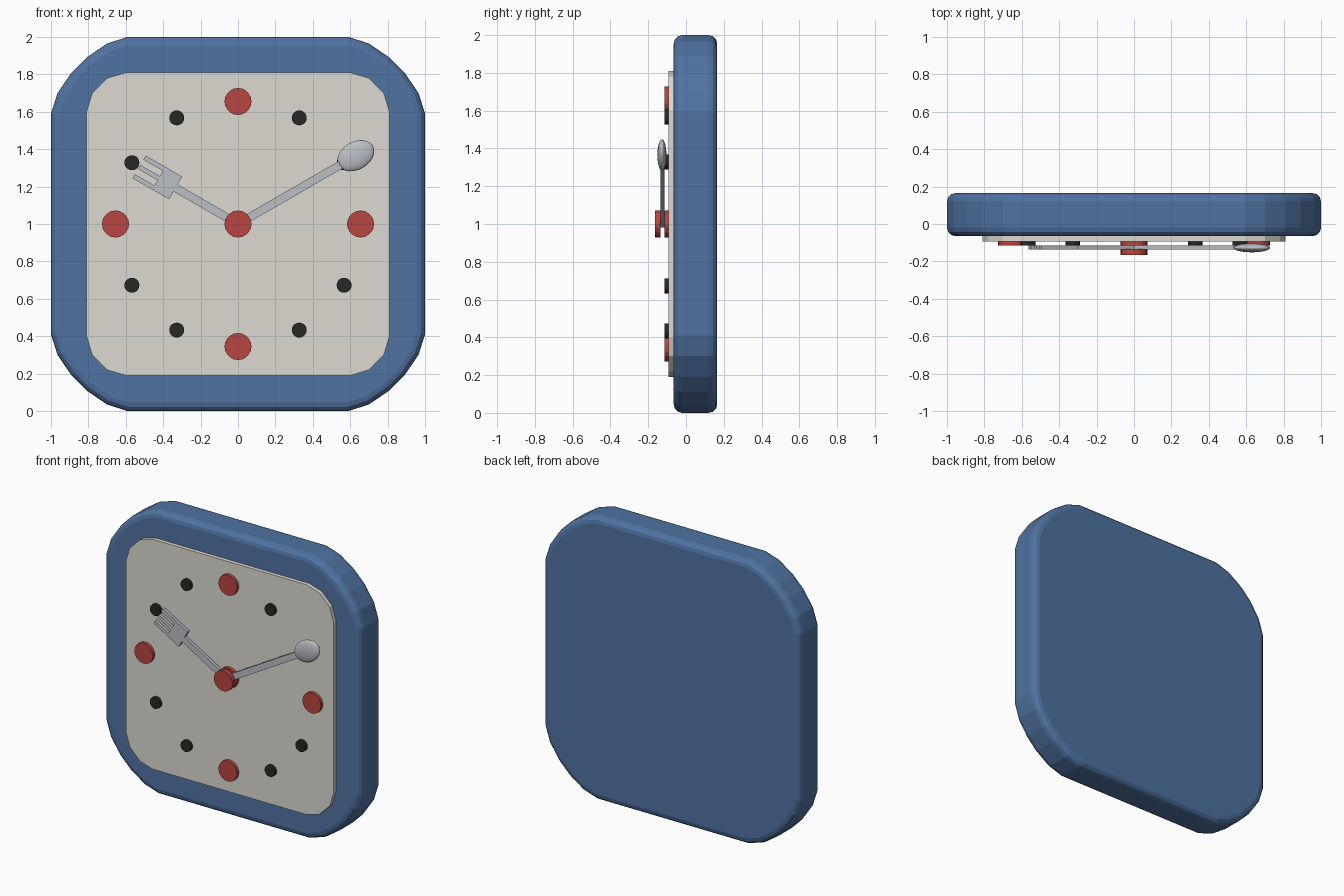
import bpy, bmesh
from math import cos, sin, pi, radians
from mathutils import Matrix

if "Cube" in bpy.data.objects:
    bpy.data.objects.remove(bpy.data.objects["Cube"])

def material(name, rgb):
    m = bpy.data.materials.new(name)
    m.diffuse_color = (*rgb, 1)
    m.use_nodes = True
    m.node_tree.nodes["Principled BSDF"].inputs["Base Color"].default_value = m.diffuse_color
    return m

BLUE = material("blue", (0.08, 0.17, 0.36))
CREAM = material("cream", (0.72, 0.70, 0.63))
RED = material("red", (0.48, 0.06, 0.05))
BLACK = material("black", (0.02, 0.02, 0.018))
STEEL = material("steel", (0.50, 0.52, 0.56))

def finish(name, bm, mat):
    bmesh.ops.recalc_face_normals(bm, faces=bm.faces)
    me = bpy.data.meshes.new(name)
    bm.to_mesh(me)
    bm.free()
    me.materials.append(mat)
    ob = bpy.data.objects.new(name, me)
    bpy.context.collection.objects.link(ob)
    return ob

def prism(name, outline, y0, y1, mat, centre=(0, 1), angle=0):
    """Extrude an (x, z) outline along y, turned by angle about the centre."""
    bm = bmesh.new()
    c, s = cos(angle), sin(angle)
    face = bm.faces.new([bm.verts.new((centre[0] + x * c - z * s, y0,
                                       centre[1] + x * s + z * c)) for x, z in outline])
    ext = bmesh.ops.extrude_face_region(bm, geom=[face])
    verts = [g for g in ext["geom"] if isinstance(g, bmesh.types.BMVert)]
    bmesh.ops.translate(bm, verts=verts, vec=(0, y1 - y0, 0))
    return finish(name, bm, mat)

def four_corners(half):
    """Complete a rounded square from the first half of one corner."""
    corner = half + [(z, x) for x, z in reversed(half)]
    pts = []
    for _ in range(4):
        pts += corner
        corner = [(-z, x) for x, z in corner]
    return pts

def disc(name, x, z, r, y0, y1, mat, sides=20):
    ring = [(r * cos(2 * pi * i / sides), r * sin(2 * pi * i / sides)) for i in range(sides)]
    return prism(name, ring, y0, y1, mat, (x, z))

# Case with rounded rims
case = prism("clock_case", four_corners([(1, 0.59), (0.965, 0.70), (0.89, 0.81)]),
             -0.065, 0.165, BLUE)
bev = case.modifiers.new("rim", "BEVEL")
bev.width, bev.segments = 0.045, 3
bev.limit_method, bev.angle_limit = "ANGLE", radians(60)

# Dial plate
prism("dial", four_corners([(0.81, 0.60), (0.78, 0.70)]), -0.0925, -0.05, CREAM)

# Hour markers: large red at the quarters, small black between
for i in range(12):
    a = i * pi / 6
    x, z = 0.655 * cos(a), 1 + 0.655 * sin(a)
    if i % 3 == 0:
        disc("quarter_marker", x, z, 0.072, -0.115, -0.08, RED)
    else:
        disc("hour_marker", x, z, 0.04, -0.115, -0.08, BLACK)

# Centre spindle and cap
disc("spindle_base", 0, 1, 0.072, -0.115, -0.08, RED)
disc("spindle_cap", 0, 1, 0.072, -0.165, -0.134, RED)

# Fork hand: handle, head and three tines as one outline
w = 0.0125
fork = [(0, -0.022), (0.385, -0.022), (0.385, -0.07), (0.49, -0.07)]
for v in (-0.0575, 0, 0.0575):
    fork += [(0.49, v - w), (0.61, v - w), (0.61, v + w), (0.49, v + w)]
fork += [(0.385, 0.07), (0.385, 0.022), (0, 0.022)]
fork = [p for i, p in enumerate(fork) if i == 0 or p != fork[i - 1]]
prism("fork_hand", fork, -0.135, -0.114, STEEL, angle=radians(150))

# Spoon hand: bar and smooth oval bowl
prism("spoon_handle", [(0, -0.022), (0.65, -0.022), (0.65, 0.022), (0, 0.022)],
      -0.135, -0.114, STEEL, angle=radians(30))
bm = bmesh.new()
bmesh.ops.create_uvsphere(bm, u_segments=24, v_segments=12, radius=1)
bmesh.ops.transform(bm, verts=bm.verts, matrix=(
    Matrix.Translation((0.63, -0.1275, 1.365)) @ Matrix.Rotation(radians(-30), 4, "Y")
    @ Matrix.Diagonal((0.105, 0.024, 0.075, 1))))
bowl = finish("spoon_bowl", bm, STEEL)
for p in bowl.data.polygons:
    p.use_smooth = True
